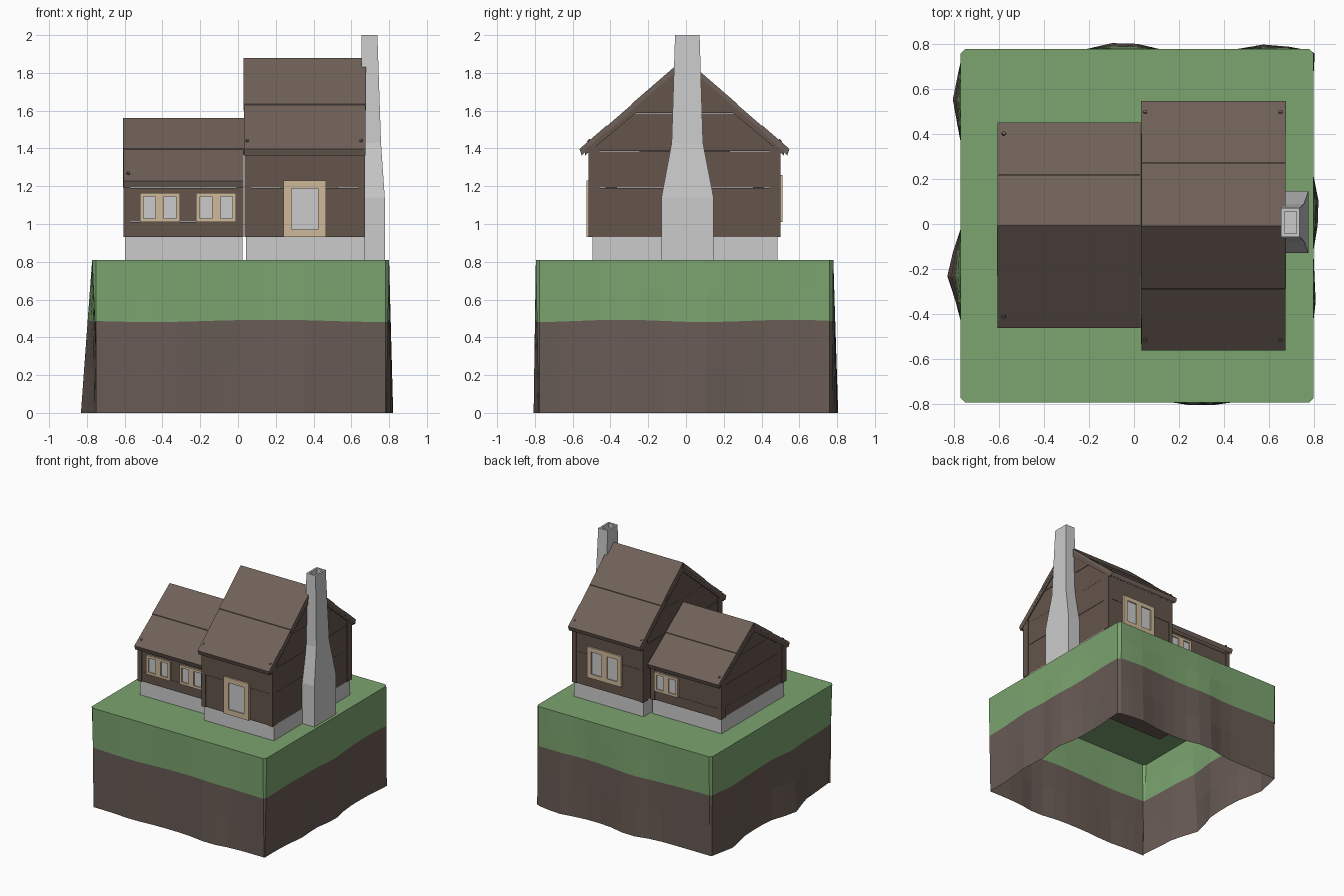
import bpy, bmesh, math, random
from mathutils import Vector

if "Cube" in bpy.data.objects:
    bpy.data.objects.remove(bpy.data.objects["Cube"])

random.seed(4)


def mat(name, rgb):
    m = bpy.data.materials.new(name)
    m.diffuse_color = (*rgb, 1)
    m.use_nodes = True
    m.node_tree.nodes["Principled BSDF"].inputs["Base Color"].default_value = m.diffuse_color
    return m


GRASS = mat("grass", (0.20, 0.37, 0.16))
SOIL = mat("soil", (0.14, 0.105, 0.09))
WOOD = mat("wood", (0.125, 0.09, 0.07))
ROOF = mat("roof_wood", (0.16, 0.12, 0.10))
TAN = mat("trim", (0.62, 0.48, 0.32))


def finish(bm, name, m=None):
    bmesh.ops.recalc_face_normals(bm, faces=bm.faces)
    me = bpy.data.meshes.new(name)
    bm.to_mesh(me)
    bm.free()
    ob = bpy.data.objects.new(name, me)
    bpy.context.collection.objects.link(ob)
    if m:
        me.materials.append(m)
    return ob


def add_box(bm, x0, x1, y0, y1, z0, z1):
    vs = bmesh.ops.create_cube(bm, size=1)["verts"]
    for v in vs:
        v.co = ((x0 + x1) / 2 + v.co.x * (x1 - x0),
                (y0 + y1) / 2 + v.co.y * (y1 - y0),
                (z0 + z1) / 2 + v.co.z * (z1 - z0))


def box(name, m, *b):
    bm = bmesh.new()
    add_box(bm, *b)
    return finish(bm, name, m)


def loft(bm, rings, cap_start=True, cap_end=True, closed=True):
    vr = [[bm.verts.new(p) for p in r] for r in rings]
    n = len(vr[0])
    for a, b in zip(vr, vr[1:]):
        for i in range(n):
            j = (i + 1) % n
            bm.faces.new((a[i], a[j], b[j], b[i]))
    if cap_start:
        bm.faces.new(vr[0][::-1])
    if cap_end:
        bm.faces.new(vr[-1])


def extrude_x(bm, profile, x0, x1):
    loft(bm, [[(x, y, z) for y, z in profile] for x in (x0, x1)])


# Ground block: open underneath, bulging irregularly towards the bottom
X0, X1, Y0, Y1 = -0.772, 0.80, -0.795, 0.78
BULGES = {"left": [(-0.22, 0.075), (0.55, 0.05), (-0.79, -0.02)],
          "right": [(0.06, 0.04), (-0.32, 0.025), (0.75, 0.02)],
          "front": [(0.3, 0.03), (-0.4, 0.015)],
          "back": [(-0.05, 0.045), (0.6, 0.035)]}


def bulge(side, t):
    return -0.015 + sum(a * math.exp(-((t - c) / 0.15) ** 2) for c, a in BULGES[side])


def ground_ring(z):
    n, pts = 14, []
    k = 1 - z / 0.81
    c = 0.02  # rounded corner
    lx, ly = X1 - X0, Y1 - Y0
    ts = [c / 1.57] + [i / n for i in range(1, n)] + [1 - c / 1.57]
    for t in ts:
        x = X0 + lx * t
        pts.append((x, Y0 - k * bulge("front", x)))
    for t in ts:
        y = Y0 + ly * t
        pts.append((X1 + k * bulge("right", y), y))
    for t in ts:
        x = X1 - lx * t
        pts.append((x, Y1 + k * bulge("back", x)))
    for t in ts:
        y = Y1 - ly * t
        pts.append((X0 - k * bulge("left", y), y))
    wob = 0.006 if 0 < z < 0.8 else 0
    return [(x, y, z + wob * math.sin(5 * x + 7 * y)) for x, y in pts]


for name, m, zs, cap in (("soil_block", SOIL, (0, 0.245, 0.487), False),
                         ("grass_layer", GRASS, (0.487, 0.65, 0.81), True)):
    bm = bmesh.new()
    loft(bm, [ground_ring(z) for z in zs], False, cap)
    finish(bm, name, m)


# One gabled house section: foundation, plank walls, posts, roof boards, barge boards
def section(tag, x0, x1, cy, half, roof_half, ridge, slope, cuts, seams):
    th = 0.04
    box(tag + "_foundation", None, x0 + 0.012, x1 - 0.008, cy - half + 0.017, cy + half - 0.012, 0.81, 0.932)
    box(tag + "_underfloor", SOIL, x0 + 0.012, x1 - 0.008, cy - half + 0.017, cy + half - 0.012, 0.803, 0.809)

    # wall planks, sliced from the gable outline
    top = ridge - th
    eave = top - slope * half

    def width(z):
        return max(0.002, min(half, (top - z) / slope))

    bm = bmesh.new()
    levels = [0.93] + cuts + [top - 0.002]
    for z0, z1 in zip(levels, levels[1:]):
        d = random.uniform(0.0, 0.005)
        a = z0 + 0.002
        zs = [a] + ([eave] if a < eave < z1 else []) + [z1]
        prof = [(cy + width(z) - d, z) for z in zs] + [(cy - width(z) + d, z) for z in zs[::-1]]
        extrude_x(bm, prof, x0 + 0.008 + d, x1 - 0.008 - d)
    finish(bm, tag + "_wall_planks", WOOD)

    # corner posts
    bm = bmesh.new()
    for sx, xe in ((1, x0 + 0.004), (-1, x1 - 0.004)):
        for sy in (-1, 1):
            ys = sorted((cy + sy * (half + 0.004), cy + sy * (half - 0.055)))
            add_box(bm, *sorted((xe, xe + sx * 0.035)), *ys, 0.93, eave + 0.01)
    finish(bm, tag + "_corner_posts", WOOD)

    # roof boards, each stepped slightly from the next
    bm = bmesh.new()
    edges = [0] + seams + [roof_half]
    for s in (-1, 1):
        for i, (a, b) in enumerate(zip(edges, edges[1:])):
            d = 0.004 * (i % 2)
            e = random.uniform(0, 0.003)
            g = 0.001 if i else 0
            za, zb = ridge - d - slope * (a + g), ridge - d - slope * b
            drop = th * 0.85
            tuck = 0.012 if b == roof_half else 0
            prof = [(cy + s * (a + g), za), (cy + s * b, zb),
                    (cy + s * (b - tuck), zb - drop), (cy + s * (a + g), za - drop)]
            extrude_x(bm, prof, x0 + e, x1 - e)
    finish(bm, tag + "_roof_boards", ROOF)

    # barge boards under the roof edge on both gables
    bm = bmesh.new()
    for s in (-1, 1):
        for xa, xb in ((x0 + 0.002, x0 + 0.02), (x1 - 0.02, x1 - 0.002)):
            e = roof_half - 0.03
            za, zb = ridge - 0.03, ridge - 0.03 - slope * e
            extrude_x(bm, [(cy, za), (cy + s * e, zb), (cy + s * e, zb - 0.03), (cy, za - 0.045)], xa, xb)
    finish(bm, tag + "_barge_boards", WOOD)

    # round pegs near the eaves
    bm = bmesh.new()
    for s in (-1, 1):
        for x in ((x0 + 0.03,) if tag == "annex" else (x0 + 0.02, x1 - 0.025)):
            y = roof_half - 0.05
            r = bmesh.ops.create_cone(bm, cap_ends=True, segments=8, radius1=0.009, radius2=0.009, depth=0.012)
            q = Vector((0, s * slope, 1)).to_track_quat('Z', 'Y')
            for v in r["verts"]:
                v.co = q @ v.co + Vector((x, cy + s * y, ridge - slope * y))
    finish(bm, tag + "_roof_pegs", ROOF)


section("main", 0.03, 0.677, -0.008, 0.505, 0.556, 1.878, 0.865, [1.19, 1.385, 1.585], [0.28, 0.41])
section("annex", -0.61, 0.032, -0.006, 0.415, 0.458, 1.562, 0.72, [1.01, 1.19, 1.36], [0.225])


# Windows and door: tan frame bars around grey panes
def opening(name, x0, x1, z0, z1, y, s, panes, bar, mid=0.04):
    ys = sorted((y - s * 0.02, y + s * 0.014))
    bm = bmesh.new()
    add_box(bm, x0, x0 + bar, *ys, z0, z1)
    add_box(bm, x1 - bar, x1, *ys, z0, z1)
    add_box(bm, x0 + bar, x1 - bar, *ys, z1 - bar, z1)
    add_box(bm, x0 + bar, x1 - bar, *ys, z0, z0 + bar)
    if panes == 2:
        xm = (x0 + x1) / 2
        add_box(bm, xm - mid / 2, xm + mid / 2, *ys, z0 + bar, z1 - bar)
    finish(bm, name + "_frame", TAN)
    box(name + "_pane", None, x0 + bar, x1 - bar, *sorted((y - s * 0.02, y + s * 0.005)), z0 + bar, z1 - bar)


opening("annex_window_outer", -0.52, -0.307, 1.01, 1.165, -0.421, -1, 2, 0.02, 0.045)
opening("annex_window_inner", -0.222, -0.01, 1.01, 1.165, -0.421, -1, 2, 0.02, 0.045)
opening("annex_window_back", -0.222, -0.01, 1.01, 1.165, 0.409, 1, 2, 0.02, 0.045)
opening("front_door", 0.24, 0.465, 0.93, 1.23, -0.513, -1, 1, 0.042)
opening("main_window_back", 0.225, 0.53, 1.01, 1.26, 0.497, 1, 2, 0.035, 0.05)

# Chimney: tapered shaft with an open flue
bm = bmesh.new()
rings = [(0.66, 0.777, -0.13, 0.146, 0.81), (0.66, 0.777, -0.13, 0.146, 1.14),
         (0.655, 0.757, -0.076, 0.09, 1.43), (0.655, 0.738, -0.058, 0.072, 2.0),
         (0.67, 0.723, -0.042, 0.056, 2.0), (0.67, 0.723, -0.042, 0.056, 1.9)]
loft(bm, [[(a, c, z), (b, c, z), (b, d, z), (a, d, z)] for a, b, c, d, z in rings])
finish(bm, "chimney")
